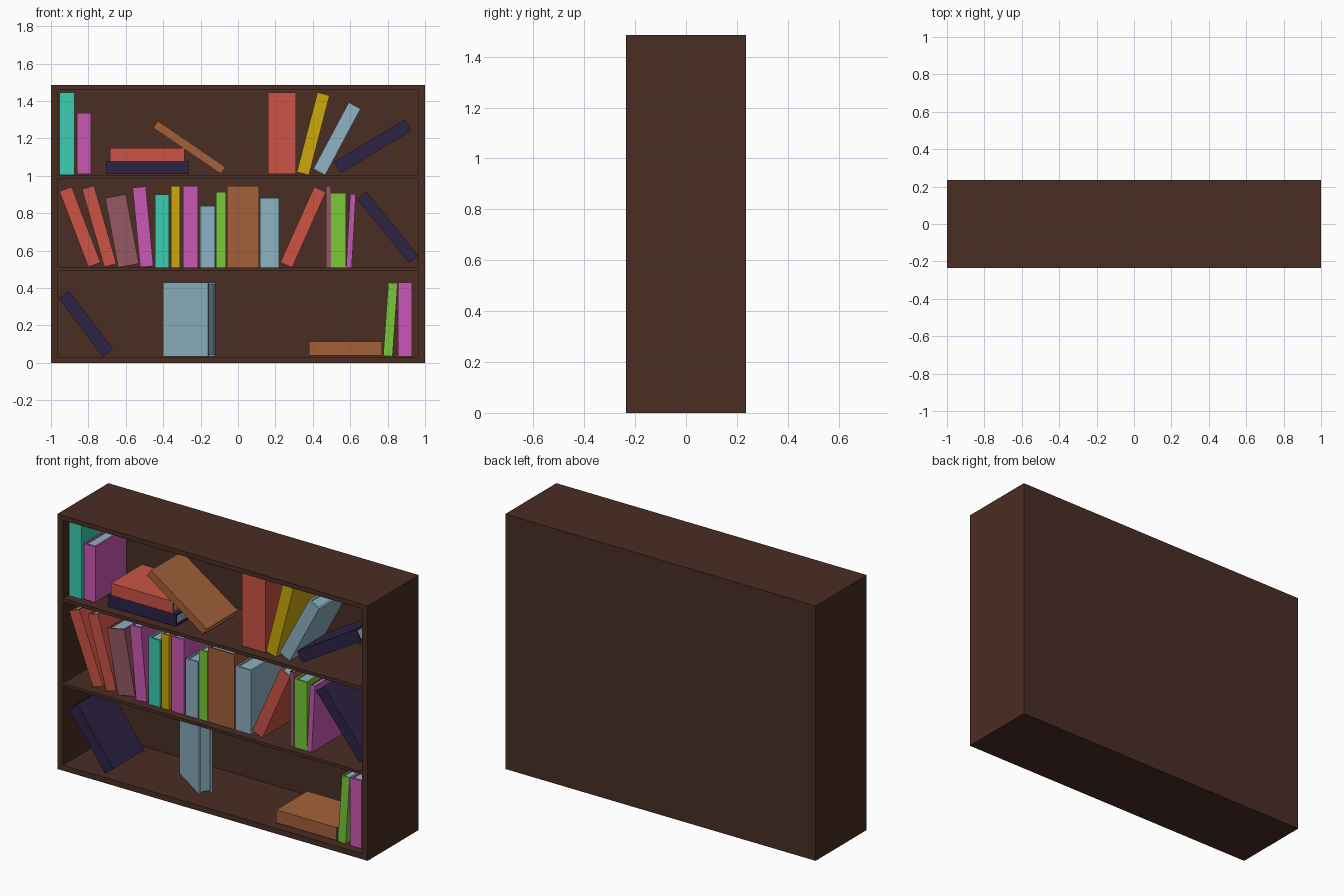
import bpy, bmesh, math
from mathutils import Vector

if "Cube" in bpy.data.objects:
    bpy.data.objects.remove(bpy.data.objects["Cube"])


def material(name, rgb):
    lin = [((c / 255 + 0.055) / 1.055) ** 2.4 if c > 10 else c / 255 / 12.92 for c in rgb]
    m = bpy.data.materials.new(name)
    m.diffuse_color = (*lin, 1)
    m.use_nodes = True
    m.node_tree.nodes["Principled BSDF"].inputs["Base Color"].default_value = m.diffuse_color
    return m


COL = {n: material(n, c) for n, c in {
    "dark wood": (74, 45, 36), "teal": (60, 205, 178), "pink": (203, 88, 182),
    "navy": (46, 36, 70), "red": (204, 83, 70), "orange": (163, 97, 58),
    "yellow": (203, 168, 12), "pale blue": (141, 178, 195),
    "mauve": (150, 88, 100), "green": (120, 202, 56)}.items()}


def prism(bm, pts, z0, z1, mat=0):
    """Extrude an xy outline from z0 to z1."""
    f = bm.faces.new([bm.verts.new((x, y, z0)) for x, y in pts])
    r = bmesh.ops.extrude_face_region(bm, geom=[f])
    top = [g for g in r["geom"] if isinstance(g, bmesh.types.BMVert)]
    bmesh.ops.translate(bm, verts=top, vec=(0, 0, z1 - z0))
    for v in top:
        for face in v.link_faces:
            face.material_index = mat
    f.material_index = mat


def rect(x0, x1, y0, y1):
    return [(x0, y0), (x1, y0), (x1, y1), (x0, y1)]


def finish(name, bm, mats):
    bmesh.ops.recalc_face_normals(bm, faces=bm.faces)
    me = bpy.data.meshes.new(name)
    bm.to_mesh(me)
    bm.free()
    for m in mats:
        me.materials.append(COL[m])
    ob = bpy.data.objects.new(name, me)
    bpy.context.collection.objects.link(ob)
    return ob


def board(name, x0, x1, y0, y1, z0, z1):
    bm = bmesh.new()
    prism(bm, rect(x0, x1, y0, y1), z0, z1)
    return finish(name, bm, ["dark wood"])


def book(color, cx, cz, w, h, lean=0, cy=-0.048, turn=0, d=0.286):
    """Wrapped cover open at the back, with a slightly recessed page block."""
    bm = bmesh.new()
    t = min(0.01, w * 0.15)
    a, b = w / 2, d / 2
    cover = [(-a, -b), (a, -b), (a, b), (a - t, b), (a - t, t - b),
             (t - a, t - b), (t - a, b), (-a, b)]
    prism(bm, cover, -h / 2, h / 2)
    g = 0.008
    prism(bm, rect(t - a, a - t, t - b, b - g), g - h / 2, h / 2 - g, 1)
    ob = finish(color.replace(" ", "_") + "_book", bm, [color, "pale blue"])
    ob.location = (cx, cy, cz)
    ob.rotation_euler = (0, math.radians(lean), math.radians(turn))


def upright(color, x0, x1, z0, z1):
    book(color, (x0 + x1) / 2, (z0 + z1) / 2, x1 - x0, z1 - z0)


# Case
D, H = 0.235, 1.485
board("left_side", -1, -0.963, -D, D, 0, H)
board("right_side", 0.963, 1, -D, D, 0, H)
board("back_panel", -0.963, 0.963, D - 0.035, D, 0, H)
for name, z0, z1 in [("bottom_board", 0, 0.032), ("lower_shelf", 0.492, 0.509),
                     ("upper_shelf", 0.983, 1.003), ("top_board", 1.458, H)]:
    board(name, -0.963, 0.963, -D, D - 0.035, z0, z1)

# Standing books: colour, x range, z range
for b in [("teal", -0.955, -0.875, 1.005, 1.445), ("pink", -0.86, -0.785, 1.01, 1.335),
          ("red", 0.16, 0.31, 1.01, 1.445),
          ("teal", -0.443, -0.369, 0.51, 0.9), ("yellow", -0.358, -0.31, 0.51, 0.946),
          ("pink", -0.294, -0.214, 0.51, 0.946), ("pale blue", -0.203, -0.123, 0.51, 0.84),
          ("green", -0.118, -0.064, 0.51, 0.914), ("orange", -0.059, 0.112, 0.51, 0.946),
          ("pale blue", 0.118, 0.219, 0.51, 0.882), ("mauve", 0.47, 0.496, 0.51, 0.946),
          ("green", 0.497, 0.577, 0.51, 0.909), ("pink", 0.856, 0.93, 0.035, 0.43)]:
    upright(*b)

# Leaning and lying books: colour, centre x, centre z, thickness, height, lean
for b in [("navy", -0.485, 1.044, 0.07, 0.44, 90), ("red", -0.485, 1.115, 0.07, 0.4, 90),
          ("orange", -0.26, 1.152, 0.045, 0.437, -55.7),
          ("yellow", 0.402, 1.225, 0.067, 0.44, 14.5),
          ("pale blue", 0.529, 1.198, 0.072, 0.403, 28.1),
          ("navy", 0.72, 1.158, 0.069, 0.44, 59.2),
          ("red", -0.845, 0.727, 0.07, 0.433, -20.9), ("red", -0.742, 0.73, 0.067, 0.434, -16),
          ("mauve", -0.62, 0.706, 0.113, 0.378, -10.6),
          ("pink", -0.508, 0.727, 0.071, 0.427, -5.4),
          ("red", 0.348, 0.725, 0.069, 0.442, 24.1),
          ("pink", 0.604, 0.706, 0.03, 0.393, 3.1),
          ("navy", 0.8, 0.725, 0.062, 0.441, -39.1),
          ("navy", -0.813, 0.209, 0.067, 0.391, -36.9),
          ("orange", 0.575, 0.077, 0.075, 0.39, 90),
          ("green", 0.815, 0.232, 0.05, 0.392, 4)]:
    book(*b)

# Book turned to show its cover and page edges
book("pale blue", -0.26, 0.2325, 0.075, 0.395, 0, cy=-0.017, turn=-123.5)
